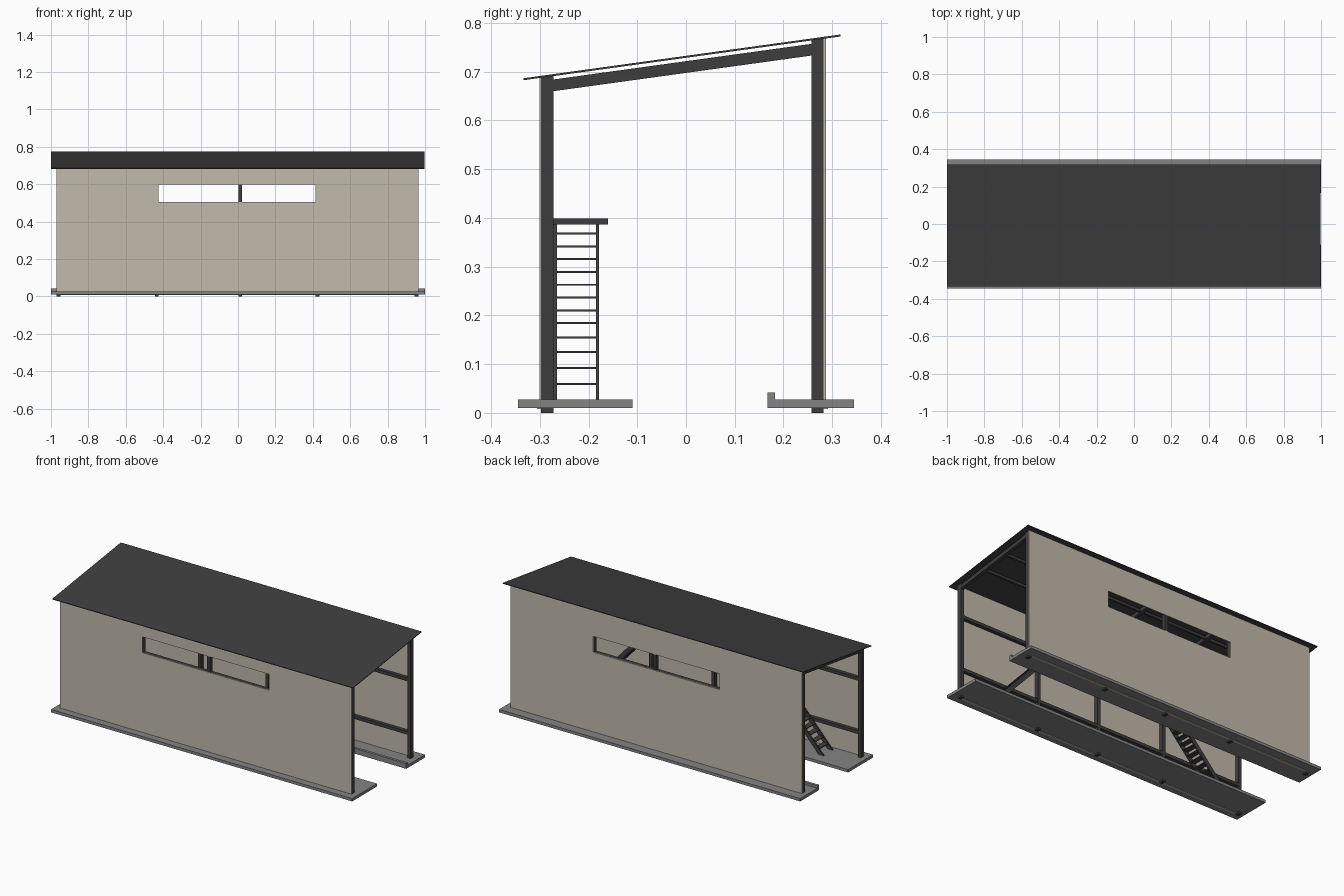
import bpy, bmesh
from mathutils import Vector

cube = bpy.data.objects.get("Cube")
if cube:
    bpy.data.objects.remove(cube, do_unlink=True)


def material(name, r, g, b):
    m = bpy.data.materials.new(name)
    m.use_nodes = True
    m.diffuse_color = (r, g, b, 1)
    bsdf = next(n for n in m.node_tree.nodes if n.type == "BSDF_PRINCIPLED")
    bsdf.inputs["Base Color"].default_value = (r, g, b, 1)
    return m


BEIGE = material("beige_cladding", 0.54, 0.49, 0.41)
DARK = material("dark_steel", 0.048, 0.048, 0.048)
GREY = material("grey_concrete", 0.23, 0.23, 0.23)


def prism(name, profile, axis, a, b, mat):
    """Extrude a profile from a to b; axis x takes (y, z) points, axis y takes (x, z)."""
    bm = bmesh.new()
    place = (lambda p, t: (t, p[0], p[1])) if axis == "x" else (lambda p, t: (p[0], t, p[1]))
    face = bm.faces.new([bm.verts.new(place(p, a)) for p in profile])
    res = bmesh.ops.extrude_face_region(bm, geom=[face])
    verts = [v for v in res["geom"] if isinstance(v, bmesh.types.BMVert)]
    bmesh.ops.translate(bm, verts=verts, vec=place((0, 0), b - a))
    bmesh.ops.recalc_face_normals(bm, faces=bm.faces)
    me = bpy.data.meshes.new(name)
    bm.to_mesh(me)
    bm.free()
    me.materials.append(mat)
    ob = bpy.data.objects.new(name, me)
    bpy.context.collection.objects.link(ob)
    return ob


def box(name, x0, x1, y0, y1, z0, z1, mat):
    return prism(name, [(y0, z0), (y1, z0), (y1, z1), (y0, z1)], "x", x0, x1, mat)


SLOPE = 0.138


def roof_z(y):
    return 0.7285 + SLOPE * y


# Floor strips and the curb along the inner edge of the back strip
box("front_floor", -1, 1, -0.345, -0.11, 0.01, 0.027, GREY)
prism("back_floor", [(0.345, 0.01), (0.345, 0.027), (0.183, 0.027), (0.183, 0.042),
                     (0.167, 0.042), (0.167, 0.01)], "x", -1, 1, GREY)

# Walls, each with one long window opening
cutter = box("window_cutter", -0.425, 0.415, -1, 1, 0.505, 0.6, BEIGE)
cutter.hide_render = True
for name, y0, y1 in (("front", -0.301, -0.297), ("back", 0.282, 0.287)):
    wall = prism(name + "_wall", [(y0, 0.008), (y1, 0.008), (y1, roof_z(y1)), (y0, roof_z(y0))],
                 "x", -0.97, 0.965, BEIGE)
    mod = wall.modifiers.new("window", "BOOLEAN")
    mod.object = cutter
    mod.solver = "EXACT"
    bpy.context.view_layer.objects.active = wall
    bpy.ops.object.modifier_apply(modifier=mod.name)
    # Base channel under the floor
    mid = (y0 + y1) / 2
    box(name + "_wall_base", -0.97, 0.965, mid - 0.007, mid + 0.007, 0.008, 0.011, BEIGE)
bpy.data.objects.remove(cutter, do_unlink=True)

# Roof sheet
prism("roof", [(y, roof_z(y) + d) for y, d in
               ((-0.333, 0), (0.317, 0), (0.317, 0.004), (-0.333, 0.004))], "x", -1, 0.997, DARK)

# Posts and sloping rafters
bays = [-0.96, -0.435, 0.012, 0.425, 0.955]
FRONT, BACK = (-0.297, -0.272), (0.257, 0.282)
W = 0.01
for i, x in enumerate(bays):
    for side, (y0, y1) in (("front", FRONT), ("back", BACK)):
        prism(f"{side}_post_{i}", [(y0, 0), (y1, 0), (y1, roof_z(y1)), (y0, roof_z(y0))],
              "x", x - W, x + W, DARK)
    ya, yb = FRONT[1], BACK[0]
    prism(f"rafter_{i}", [(ya, roof_z(ya) - 0.031), (yb, roof_z(yb) - 0.031),
                          (yb, roof_z(yb) - 0.007), (ya, roof_z(ya) - 0.007)],
          "x", x - W, x + W, DARK)

# Wall girts and roof purlins between the bays
for i, (xa, xb) in enumerate(zip(bays, bays[1:])):
    for side, (y0, y1) in (("front", FRONT), ("back", BACK)):
        for level, z in (("lower", 0.165), ("upper", 0.485)):
            box(f"{side}_{level}_girt_{i}", xa + W, xb - W, y0 + 0.002, y1 - 0.002,
                z, z + 0.019, DARK)
    for j, y in enumerate((-0.09, 0.075)):
        z = roof_z(y)
        box(f"purlin_{i}_{j}", xa + W, xb - W, y - 0.006, y + 0.006, z - 0.027, z - 0.011, DARK)

# Raised walkway along the front wall
TOP_X, BASE_X = 0.46, 0.79
box("walkway", -TOP_X, TOP_X, -0.272, -0.16, 0.386, 0.399, DARK)

# A steep stair at each end of the walkway
foot, head = Vector((BASE_X, 0.027)), Vector((TOP_X, 0.386))
treads = [0.059, 0.092, 0.125, 0.155] + [0.184 + 0.0263 * k for k in range(8)]
for side, s in (("left", 1), ("right", -1)):
    for part, y in (("inner", -0.185), ("outer", -0.272)):
        prism(f"{side}_stair_{part}_stringer",
              [(s * foot.x, foot.y), (s * (foot.x - 0.035), foot.y),
               (s * (head.x - 0.035), head.y), (s * head.x, head.y)],
              "y", y, y + 0.007, DARK)
    for k, z in enumerate(treads):
        t = (z - foot.y) / (head.y - foot.y)
        x = s * (foot.lerp(head, t).x - 0.0175)
        box(f"{side}_stair_tread_{k}", x - 0.017, x + 0.017, -0.266, -0.184,
            z - 0.002, z + 0.002, DARK)
